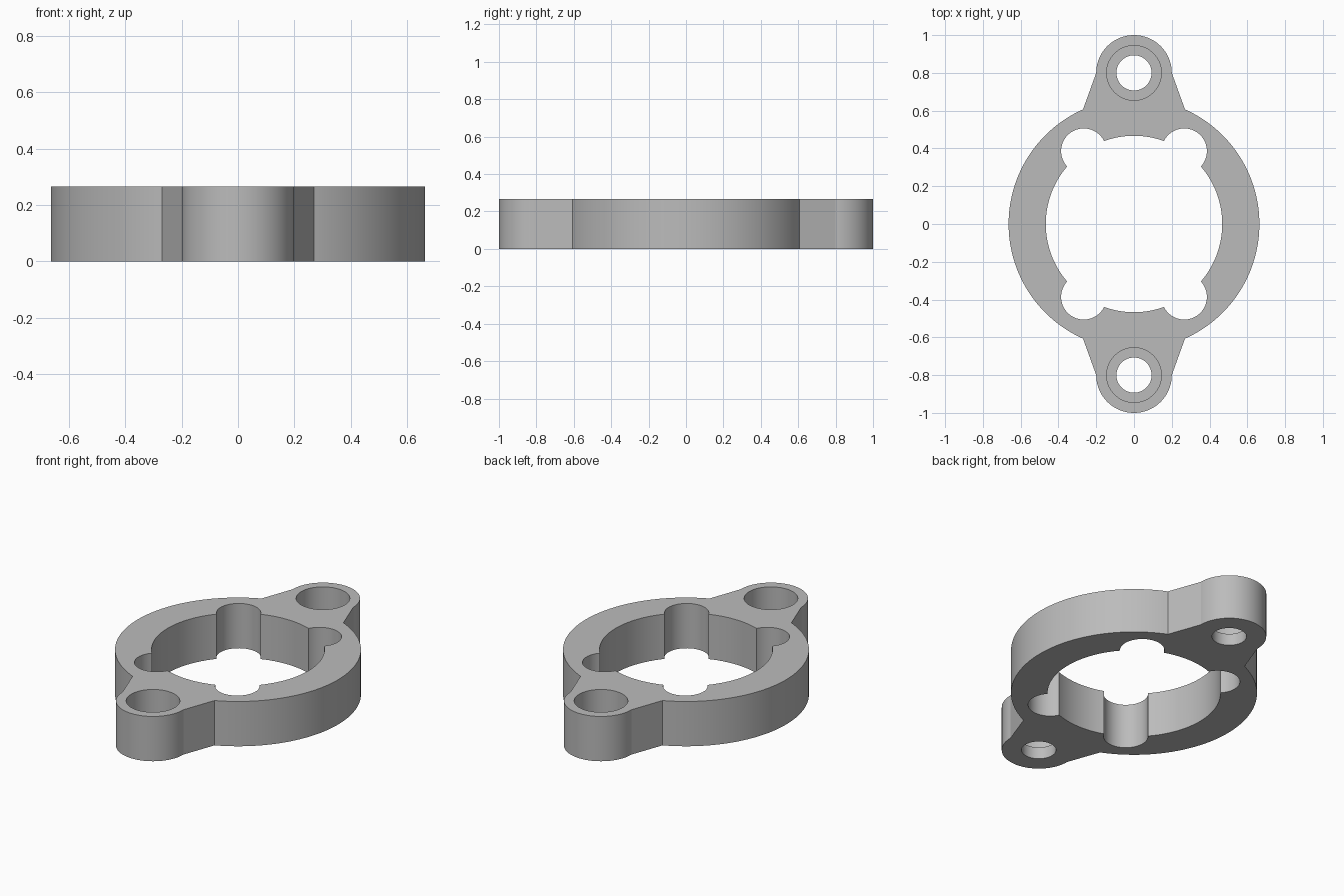
import bpy
import bmesh
from math import cos, sin, pi, radians

cube = bpy.data.objects.get("Cube")
if cube:
    bpy.data.objects.remove(cube, do_unlink=True)

HEIGHT = 0.267
RING_R, OPENING_R = 0.664, 0.467
EAR_Y, EAR_R = 0.8, 0.2
BORE_R, BORE_FLOOR, HOLE_R = 0.145, 0.07, 0.093
NOTCH_X, NOTCH_Y, NOTCH_R = 0.266, 0.386, 0.12

grey = bpy.data.materials.new("plain grey")
grey.use_nodes = True
colour = (0.5, 0.5, 0.5, 1)
grey.diffuse_color = colour
grey.node_tree.nodes["Principled BSDF"].inputs["Base Color"].default_value = colour


def arc(cx, cy, r, start, end, steps):
    """Points along an arc, angles in degrees."""
    angles = [radians(start + (end - start) * i / steps) for i in range(steps + 1)]
    return [(cx + r * cos(a), cy + r * sin(a)) for a in angles]


def prism(name, outline, bottom, top):
    """Solid made by extruding a flat outline upwards."""
    bm = bmesh.new()
    base = bm.faces.new([bm.verts.new((x, y, bottom)) for x, y in outline])
    made = bmesh.ops.extrude_face_region(bm, geom=[base])["geom"]
    risen = [v for v in made if isinstance(v, bmesh.types.BMVert)]
    bmesh.ops.translate(bm, verts=risen, vec=(0, 0, top - bottom))
    bmesh.ops.recalc_face_normals(bm, faces=bm.faces)
    mesh = bpy.data.meshes.new(name)
    bm.to_mesh(mesh)
    bm.free()
    mesh.materials.append(grey)
    obj = bpy.data.objects.new(name, mesh)
    bpy.context.collection.objects.link(obj)
    return obj


# Ring outline with a rounded mounting ear at each end
half = arc(0, 0, RING_R, -66, 66, 64) + arc(0, EAR_Y, EAR_R, 0, 180, 48)
outline = half + [(-x, -y) for x, y in half]
body = prism("mounting_flange", outline, 0, HEIGHT)
cutters = []


def cut(name, x, y, r, bottom=-0.1, steps=64):
    """Cut a round hole downwards from above the top face."""
    circle = arc(x, y, r, 0, 360, steps)[:-1]
    cutter = prism(name, circle, bottom, HEIGHT + 0.1)
    cutter.hide_render = True
    cutters.append(cutter)
    mod = body.modifiers.new(name, "BOOLEAN")
    mod.operation = "DIFFERENCE"
    mod.solver = "EXACT"
    mod.object = cutter


# Central opening with four round notches, and a counterbored hole per ear
cut("opening_cutter", 0, 0, OPENING_R, steps=128)
for sy in (-1, 1):
    for sx in (-1, 1):
        cut("notch_cutter", sx * NOTCH_X, sy * NOTCH_Y, NOTCH_R)
    cut("counterbore_cutter", 0, sy * EAR_Y, BORE_R, BORE_FLOOR)
    cut("bolt_hole_cutter", 0, sy * EAR_Y, HOLE_R)

# Bake the cuts and drop the cutters
depsgraph = bpy.context.evaluated_depsgraph_get()
baked = bpy.data.meshes.new_from_object(body.evaluated_get(depsgraph))
body.modifiers.clear()
body.data = baked
for cutter in cutters:
    bpy.data.objects.remove(cutter, do_unlink=True)

# Smooth curved walls, sharp corners
bpy.ops.object.select_all(action="DESELECT")
body.select_set(True)
bpy.context.view_layer.objects.active = body
bpy.ops.object.shade_smooth_by_angle(angle=radians(15))
